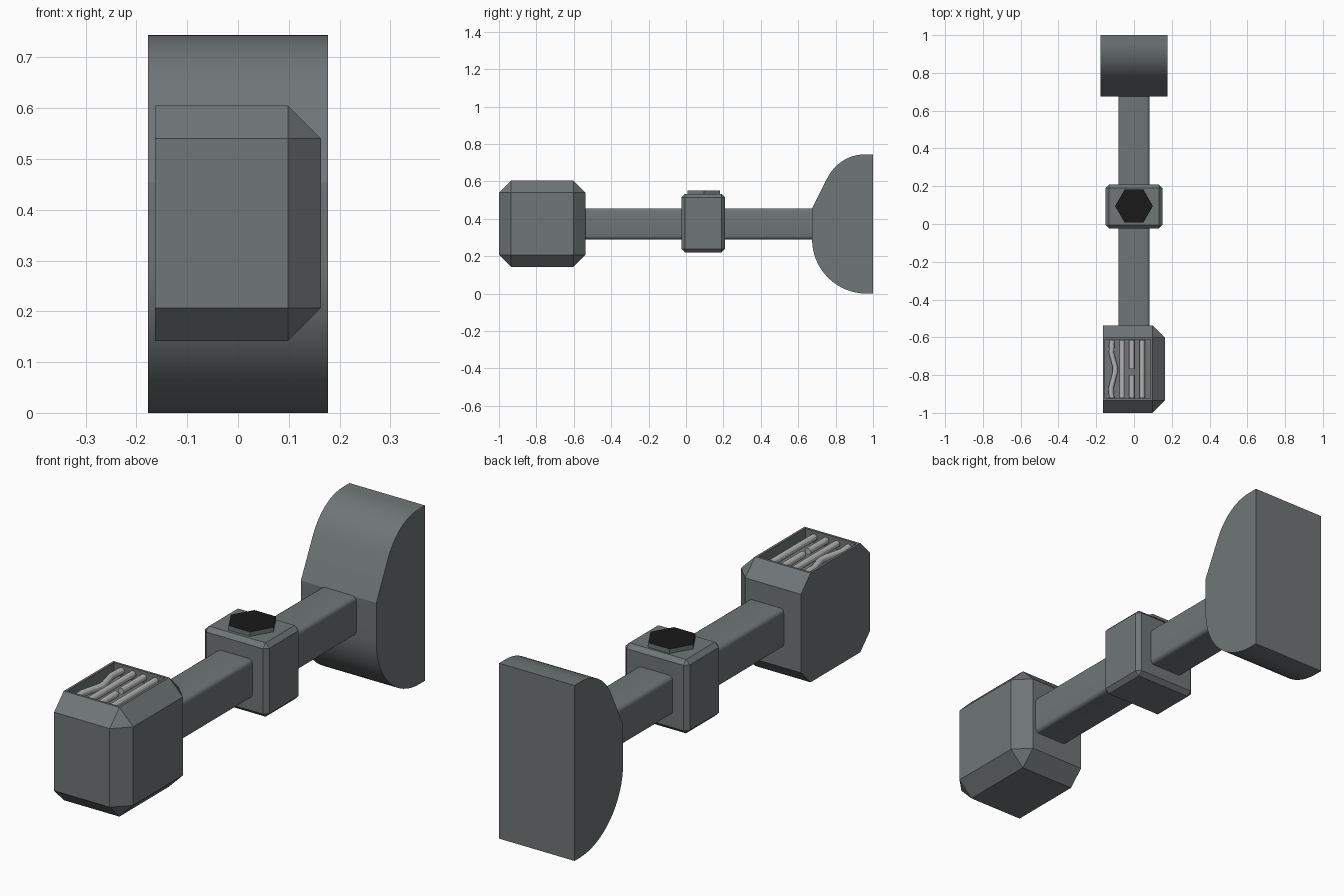
import bpy, bmesh, math
from mathutils import Vector

if "Cube" in bpy.data.objects:
    bpy.data.objects.remove(bpy.data.objects["Cube"])


def material(name, color):
    m = bpy.data.materials.new(name)
    m.diffuse_color = (*color, 1)
    m.use_nodes = True
    m.node_tree.nodes["Principled BSDF"].inputs["Base Color"].default_value = m.diffuse_color
    return m


METAL = material("dark_metal", (0.16, 0.18, 0.185))
BLACK = material("black", (0.01, 0.01, 0.01))
ROD = material("light_metal", (0.45, 0.45, 0.45))


def finish(name, bm, mat, smooth=False):
    bmesh.ops.recalc_face_normals(bm, faces=bm.faces[:])
    me = bpy.data.meshes.new(name)
    bm.to_mesh(me)
    bm.free()
    me.materials.append(mat)
    ob = bpy.data.objects.new(name, me)
    bpy.context.collection.objects.link(ob)
    if smooth:
        bpy.ops.object.select_all(action='DESELECT')
        ob.select_set(True)
        bpy.context.view_layer.objects.active = ob
        bpy.ops.object.shade_smooth_by_angle(angle=math.radians(25))
    return ob


def box(lo, hi):
    bm = bmesh.new()
    bmesh.ops.create_cube(bm, size=1)
    for v in bm.verts:
        v.co = Vector([(a + b) / 2 + c * (b - a) for a, b, c in zip(lo, hi, v.co)])
    return bm


def bevel(bm, edges, offset, segments=1):
    bmesh.ops.bevel(bm, geom=edges, offset=offset, segments=segments,
                    profile=0.5, affect='EDGES')


# Wall mount: side profile extruded across x
profile = [(1, 0), (1, 0.744)]
p0, p1, p2, p3 = [Vector(p) for p in ((0.955, 0.744), (0.865, 0.744), (0.792, 0.69), (0.754, 0.615))]
for i in range(13):
    t = i / 12
    profile.append(p0 * (1 - t)**3 + p1 * 3 * t * (1 - t)**2 + p2 * 3 * t * t * (1 - t) + p3 * t**3)
profile.append((0.674, 0.455))
for i in range(17):
    a = i / 16 * math.pi / 2
    profile.append((0.965 - 0.291 * math.cos(a), 0.29 - 0.29 * math.sin(a)))
bm = bmesh.new()
face = bm.faces.new([bm.verts.new((-0.177, y, z)) for y, z in profile])
ext = bmesh.ops.extrude_face_region(bm, geom=[face])
bmesh.ops.translate(bm, vec=(0.354, 0, 0),
                    verts=[g for g in ext["geom"] if isinstance(g, bmesh.types.BMVert)])
finish("wall_mount", bm, METAL, True)

# Arm with rounded long edges
bm = box((-0.083, -0.56, 0.29), (0.083, 0.70, 0.456))
bevel(bm, [e for e in bm.edges if abs(e.verts[0].co.y - e.verts[1].co.y) > 0.5], 0.018, 4)
finish("arm", bm, METAL, True)

# Joint block with chamfers, and its hexagonal knob
bm = box((-0.151, -0.023, 0.22), (0.151, 0.208, 0.533))
bevel(bm, bm.edges[:], 0.018)
finish("joint_block", bm, METAL)

bm = bmesh.new()
bmesh.ops.create_cone(bm, cap_ends=True, segments=6, radius1=0.1, radius2=0.1, depth=0.04)
for v in bm.verts:
    a = round(math.atan2(v.co.y, v.co.x) / (math.pi / 6))
    v.co = Vector((v.co.x, v.co.y, v.co.z))
# Turn the corners to point along x
first = bm.verts[:][0].co
turn = -math.atan2(first.y, first.x)
c, s = math.cos(turn), math.sin(turn)
for v in bm.verts:
    x, y, z = v.co
    v.co = (x * c - y * s, x * s + y * c + 0.095, z + 0.532)
knob = finish("hex_knob", bm, METAL)
knob.data.materials.append(BLACK)
for p in knob.data.polygons:
    if p.normal.z > 0.9:
        p.material_index = 1

# Head: chamfered everywhere except round its left face, with a recessed top
bm = box((-0.163, -1, 0.142), (0.163, -0.537, 0.605))
bevel(bm, [e for e in bm.edges if max(v.co.x for v in e.verts) > 0], 0.065)
bm.normal_update()
top = max((f for f in bm.faces if f.normal.z > 0.99), key=lambda f: f.calc_center_median().z)
bmesh.ops.inset_region(bm, faces=[top], thickness=0.014)
ext = bmesh.ops.extrude_face_region(bm, geom=[top])
bmesh.ops.translate(bm, vec=(0, 0, -0.05),
                    verts=[g for g in ext["geom"] if isinstance(g, bmesh.types.BMVert)])
if top.is_valid:
    bmesh.ops.delete(bm, geom=[top], context='FACES_ONLY')
finish("head", bm, METAL)


# Rods lying in the recess: one bent, one broken, two straight
def rod(name, points, radius=0.014, sides=12):
    bm = bmesh.new()
    rings = [[bm.verts.new((x + radius * math.cos(2 * math.pi * k / sides), y,
                            0.581 + radius * math.sin(2 * math.pi * k / sides)))
              for k in range(sides)] for x, y in points]
    for a, b in zip(rings, rings[1:]):
        for k in range(sides):
            n = (k + 1) % sides
            bm.faces.new((a[k], a[n], b[n], b[k]))
    bm.faces.new(rings[0])
    bm.faces.new(rings[-1])
    finish(name, bm, ROD, True)


Y0, Y1 = -0.921, -0.614
rod("bent_rod", [(-0.118, Y0), (-0.122, -0.87), (-0.099, -0.78), (-0.1, -0.755),
                 (-0.12, -0.68), (-0.116, Y1)])
rod("straight_rod_a", [(-0.063, Y0), (-0.063, Y1)])
rod("broken_rod_front", [(-0.012, Y0), (-0.012, -0.8)])
rod("broken_rod_back", [(-0.012, -0.768), (-0.012, Y1)])
rod("straight_rod_b", [(0.043, Y0), (0.043, Y1)])
